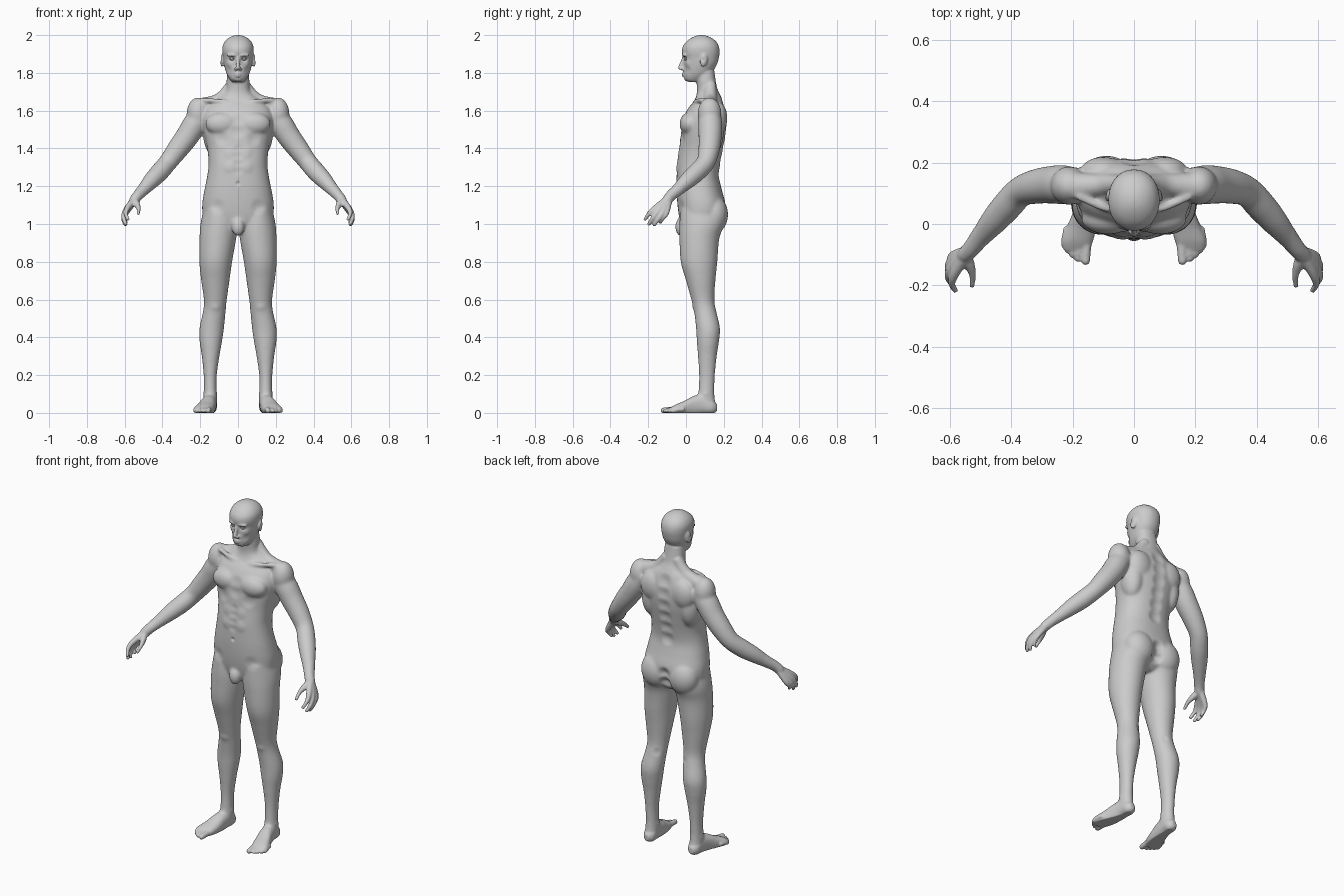
import bpy, bmesh, math
from mathutils import Vector, Matrix, kdtree

bm = bmesh.new()


def spline(rows, steps=5):
    """Catmull-Rom interpolation through rows of numbers."""
    out = []
    for i in range(len(rows) - 1):
        p0, p1, p2 = rows[max(i - 1, 0)], rows[i], rows[i + 1]
        p3 = rows[min(i + 2, len(rows) - 1)]
        for s in range(steps):
            t = s / steps
            out.append([0.5 * (2 * b + (c - a) * t + (2 * a - 5 * b + 4 * c - d) * t * t
                               + (3 * b - a - 3 * c + d) * t ** 3)
                        for a, b, c, d in zip(p0, p1, p2, p3)])
    return out + [list(rows[-1])]


def skin(sections, p=2.0, n=36):
    """Closed skin over sections given as (centre, u half-axis, v half-axis)."""
    rings = []
    for c, u, v in sections:
        ring = []
        for i in range(n):
            a = 2 * math.pi * i / n
            ca, sa = math.cos(a), math.sin(a)
            ring.append(bm.verts.new(c + u * math.copysign(abs(ca) ** (2 / p), ca)
                                     + v * math.copysign(abs(sa) ** (2 / p), sa)))
        rings.append(ring)
    for r, q in zip(rings, rings[1:]):
        for i in range(n):
            j = (i + 1) % n
            bm.faces.new((r[i], r[j], q[j], q[i]))
    bm.faces.new(rings[0][::-1])
    bm.faces.new(rings[-1])


def stack(rows, p=2.0, side=1):
    """Horizontal slices: z, centre x, half width, front y, back y."""
    skin([(Vector((side * x, (f + b) / 2, z)), Vector((w, 0, 0)), Vector((0, (b - f) / 2, 0)))
          for z, x, w, f, b in spline(rows)], p)


def tube(rows, side=1, n=20):
    """Round limb: x, y, z, radius; ends are rounded."""
    pts = spline(rows)
    pos = [Vector((side * r[0], r[1], r[2])) for r in pts]
    rad = [r[3] for r in pts]
    d = (pos[-1] - pos[-2]).normalized()
    tip, r = pos[-1], rad[-1]
    for k in (0.5, 0.85, 0.98):
        pos.append(tip + d * r * k)
        rad.append(r * math.sqrt(1 - k * k))
    secs = []
    for i, c in enumerate(pos):
        t = (pos[min(i + 1, len(pos) - 1)] - pos[max(i - 1, 0)]).normalized()
        u = t.cross(Vector((side, 0.3, 1))).normalized()
        secs.append((c, u * rad[i], t.cross(u) * rad[i]))
    skin(secs, n=n)


def blob(loc, size, side=1, rx=0, rz=0):
    m = (Matrix.Translation((side * loc[0], loc[1], loc[2])) @ Matrix.Rotation(side * rz, 4, 'Z')
         @ Matrix.Rotation(rx, 4, 'X') @ Matrix.Diagonal((*size, 1)))
    bmesh.ops.create_uvsphere(bm, u_segments=28, v_segments=18, radius=1, matrix=m)


# torso and neck
stack([(.95, 0, .05, .0, .14), (.98, 0, .12, -.02, .175), (1.03, 0, .18, -.035, .2),
       (1.1, 0, .19, -.045, .21), (1.18, 0, .178, -.05, .19), (1.25, 0, .164, -.05, .176),
       (1.32, 0, .156, -.048, .183), (1.4, 0, .163, -.036, .198), (1.48, 0, .18, -.028, .212),
       (1.55, 0, .188, -.02, .215), (1.61, 0, .172, .01, .207), (1.655, 0, .125, .045, .194),
       (1.69, 0, .075, .057, .178), (1.72, 0, .062, .058, .165), (1.76, 0, .06, .055, .157),
       (1.81, 0, .056, .05, .15)], 2.3)
# head
stack([(1.752, 0, .03, .012, .07), (1.765, 0, .043, -.008, .1), (1.79, 0, .058, -.012, .13),
       (1.82, 0, .068, -.012, .15), (1.85, 0, .075, -.012, .166), (1.88, 0, .079, -.014, .174),
       (1.91, 0, .083, -.022, .178), (1.94, 0, .082, -.017, .174), (1.966, 0, .07, .002, .16),
       (1.985, 0, .05, .028, .136), (1.996, 0, .027, .053, .11), (2.0, 0, .008, .073, .09)], 2.15)
# nose and lips
tube([(0, -.012, 1.885, .008), (0, -.02, 1.86, .009), (0, -.031, 1.828, .012)])
tube([(-.025, -.001, 1.789, .004), (0, -.016, 1.796, .0065), (.025, -.001, 1.789, .004)])
tube([(-.022, -.001, 1.787, .004), (0, -.014, 1.782, .007), (.022, -.001, 1.787, .004)])
# groin
blob((0, -.027, .985), (.034, .03, .05))

for s in (1, -1):
    # face sides: brow, nostril, ear
    blob((.034, -.009, 1.894), (.028, .011, .008), s, rz=.3)
    blob((.012, -.022, 1.82), (.009, .011, .008), s)
    blob((.083, .095, 1.867), (.009, .021, .036), s, rx=-.2, rz=.35)
    # torso muscles: chest, shoulder blade, side, shoulder, neck slope, collar bone, buttock
    blob((.085, .018, 1.53), (.088, .052, .062), s)
    blob((.1, .172, 1.56), (.075, .047, .085), s)
    blob((.125, .13, 1.48), (.06, .07, .12), s)
    blob((.212, .125, 1.585), (.06, .063, .085), s)
    tube([(.03, .13, 1.74, .03), (.1, .128, 1.657, .036), (.2, .122, 1.62, .047)], s)
    tube([(.02, .05, 1.635, .012), (.09, .05, 1.65, .012), (.18, .09, 1.655, .014)], s)
    blob((.09, .15, 1.05), (.09, .073, .1), s)
    # leg and knee
    stack([(1.08, .105, .075, -.03, .19), (1.0, .101, .098, -.035, .2), (.92, .107, .097, -.035, .176),
           (.8, .118, .087, -.028, .166), (.7, .12, .075, .0, .156), (.6, .12, .061, .028, .15),
           (.54, .125, .06, .042, .16), (.45, .139, .065, .053, .18), (.38, .144, .06, .057, .175),
           (.3, .145, .047, .063, .163), (.2, .147, .035, .069, .153), (.12, .147, .034, .066, .15),
           (.07, .147, .036, .058, .153), (.03, .147, .034, .06, .16)], 2.0, s)
    blob((.122, .06, .57), (.036, .027, .042), s)
    blob((.147, .105, .1), (.04, .02, .022), s)
    # foot
    skin([(Vector((s * x, y, z)), Vector((a, 0, 0)), Vector((0, 0, b))) for y, x, z, a, b in spline(
        [(.165, .148, .028, .014, .018), (.14, .147, .033, .034, .037), (.09, .15, .045, .037, .052),
         (.04, .158, .038, .041, .052), (-.01, .171, .025, .048, .038), (-.055, .184, .018, .051, .026),
         (-.085, .188, .012, .042, .015)])], 2.3)
    tube([(.155, -.03, .022, .018), (.156, -.085, .016, .016), (.158, -.12, .013, .015)], s)
    for x, y in ((.184, -.115), (.201, -.102), (.216, -.087), (.229, -.068)):
        tube([(x - .012, y + .06, .02, .012), (x - .004, y + .025, .017, .011), (x, y, .01, .01)], s)
    # arm
    tube([(.18, .125, 1.6, .055), (.228, .128, 1.53, .064), (.268, .128, 1.465, .062),
          (.32, .122, 1.395, .057), (.37, .105, 1.328, .05), (.413, .06, 1.277, .05),
          (.455, .012, 1.233, .045), (.5, -.042, 1.183, .034), (.53, -.08, 1.15, .029),
          (.55, -.1, 1.125, .027)], s)
    # fingers (knuckle, middle, tip) running out of the palm, then thumb
    for k, m, t, r in (((.585, -.163, 1.085), (.594, -.195, 1.055), (.583, -.216, 1.025), .0115),
                       ((.595, -.145, 1.07), (.605, -.175, 1.032), (.594, -.196, 1.0), .012),
                       ((.597, -.124, 1.06), (.606, -.15, 1.022), (.596, -.168, .995), .0115),
                       ((.591, -.103, 1.06), (.6, -.122, 1.03), (.591, -.136, 1.008), .0105)):
        w = Vector((.543, -.09, 1.135)).lerp(Vector(k), .12)
        tube([(*w, .02), (*k, r + .004), (*m, r), (*t, r - .002)], s)
    tube([(.55, -.105, 1.125, .02), (.533, -.14, 1.1, .017), (.525, -.17, 1.08, .012),
          (.527, -.2, 1.056, .01)], s)

# fuse all parts into one skin
bmesh.ops.recalc_face_normals(bm, faces=bm.faces)
mesh = bpy.data.meshes.new("body")
bm.to_mesh(mesh)
bm.free()
body = bpy.data.objects.new("body", mesh)
bpy.context.collection.objects.link(body)
mod = body.modifiers.new("fuse", 'REMESH')
mod.mode = 'VOXEL'
mod.voxel_size = 0.005
fused = bpy.data.meshes.new_from_object(body.evaluated_get(bpy.context.evaluated_depsgraph_get()))
body.modifiers.clear()
body.data = fused

bm = bmesh.new()
bm.from_mesh(fused)


def smooth(verts, times):
    for _ in range(times):
        bmesh.ops.smooth_vert(bm, verts=verts, factor=0.5, use_axis_x=True, use_axis_y=True, use_axis_z=True)


smooth([v for v in bm.verts if .07 < v.co.z < 1.73 and abs(v.co.x) < .52], 14)
smooth(bm.verts[:], 2)

# sculpt strokes: x, y, z, radius, push along the normal
strokes = [(.031, -.006, 1.875, .021, -.009), (0, -.01, 1.771, .014, -.003), (.05, .005, 1.812, .03, -.004),
           (.052, .006, 1.85, .026, .004), (.094, .088, 1.87, .016, -.005), (0, -.01, 1.76, .02, .003),
           (0, .2, 1.07, .045, -.018), (0, .19, 1.01, .045, -.02), (0, -.025, 1.55, .045, -.006),
           (0, -.025, 1.49, .045, -.006), (0, -.05, 1.215, .015, -.008), (.11, -.035, 1.09, .05, -.005),
           (.085, -.025, 1.45, .045, -.006), (.05, -.045, 1.38, .04, .004), (.05, -.048, 1.3, .04, .004),
           (0, .06, 1.635, .03, -.008), (.09, .15, .55, .03, -.004)]
strokes += [(0, .205 - .1 * abs(z - 1.5), z, .05, -.01) for z in (1.62, 1.55, 1.48, 1.41, 1.34, 1.27)]
strokes += [(0, -.045, z, .03, -.004) for z in (1.4, 1.36, 1.32, 1.28)]
bm.verts.ensure_lookup_table()
bm.normal_update()
tree = kdtree.KDTree(len(bm.verts))
for v in bm.verts:
    tree.insert(v.co, v.index)
tree.balance()
for x, y, z, r, amount in strokes:
    for sx in {x, -x}:
        for _, i, d in tree.find_range((sx, y, z), r):
            v = bm.verts[i]
            v.co += v.normal * amount * (1 - (d / r) ** 2) ** 2
smooth(bm.verts[:], 1)

# flat soles
for v in bm.verts:
    v.co.z = max(v.co.z, 0)
for f in bm.faces:
    f.smooth = True
bm.to_mesh(fused)
bm.free()

# eyes with lids
for side, name in ((1, "left"), (-1, "right")):
    bm = bmesh.new()
    blob((.031, .0055, 1.875), (.0125, .0125, .0125), side)
    for dz in (.0055, -.006):
        tube([(.018, .001, 1.874, .002), (.031, -.0065, 1.875 + dz, .0028), (.046, .004, 1.876, .002)], side, 10)
    bmesh.ops.recalc_face_normals(bm, faces=bm.faces)
    for f in bm.faces:
        f.smooth = True
    eye = bpy.data.objects.new("eye_" + name, bpy.data.meshes.new("eye_" + name))
    bm.to_mesh(eye.data)
    bm.free()
    bpy.context.collection.objects.link(eye)
